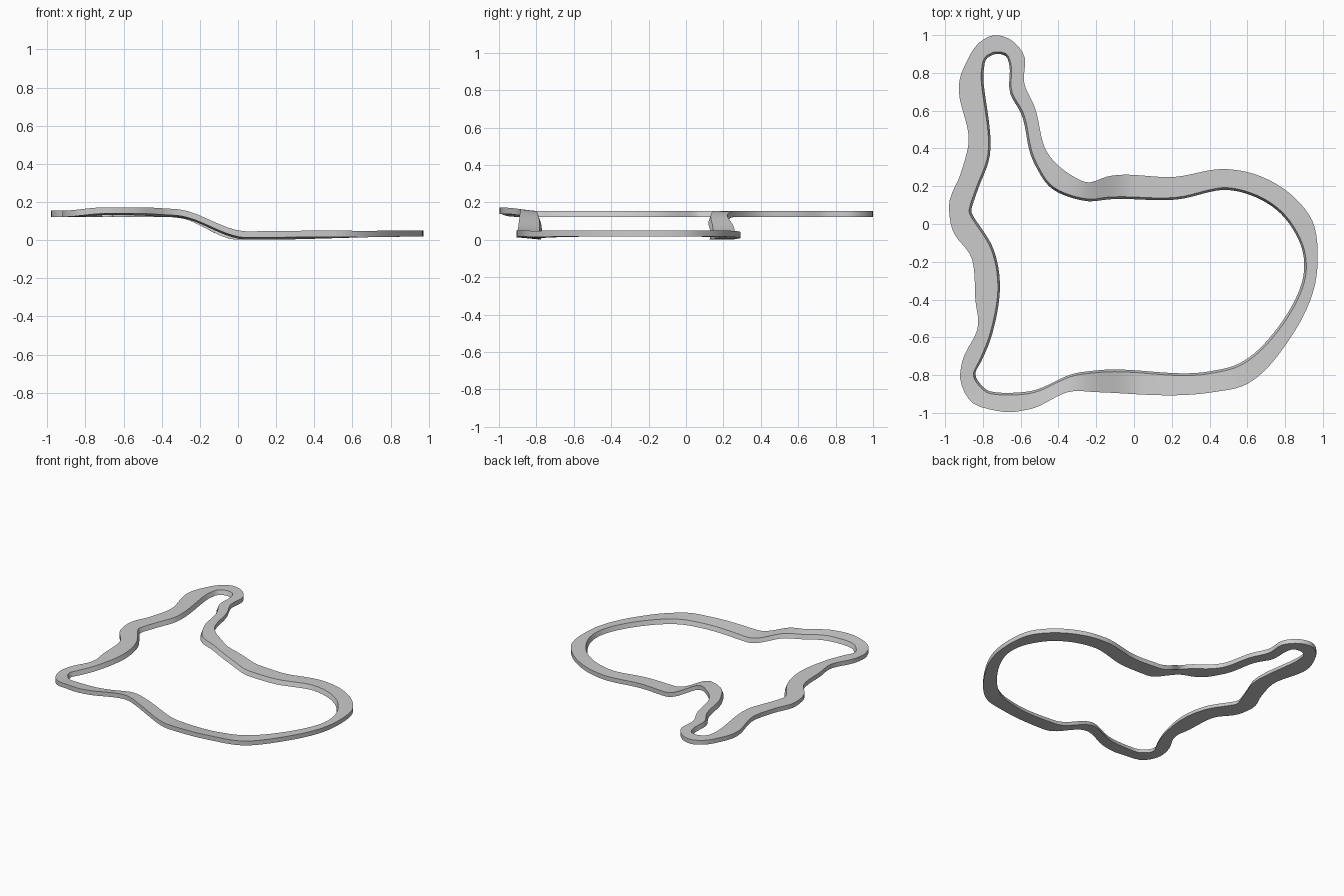
import bpy, bmesh, math
from mathutils import Vector

if "Cube" in bpy.data.objects:
    bpy.data.objects.remove(bpy.data.objects["Cube"])

# Track stations, clockwise from the tip: outer x, outer y, inner x, inner y
STATIONS = [
    (-.74, 1, -.73, .9), (-.66, .98, -.68, .89), (-.59, .91, -.66, .84),
    (-.58, .74, -.655, .69), (-.53, .63, -.60, .59), (-.46, .38, -.53, .325),
    (-.39, .30, -.45, .20), (-.30, .24, -.35, .145), (-.235, .22, -.24, .12),
    (-.145, .25, -.14, .13), (.22, .25, .23, .13), (.50, .29, .50, .18),
    (.60, .275, .58, .165), (.865, .125, .80, .03), (.945, .015, .87, -.08),
    (.97, -.24, .90, -.25), (.83, -.60, .76, -.55), (.57, -.86, .53, -.75),
    (.42, -.89, .40, -.78), (-.20, -.89, -.20, -.775), (-.32, -.885, -.31, -.79),
    (-.55, -.98, -.55, -.885), (-.72, -.99, -.74, -.89), (-.85, -.95, -.79, -.87),
    (-.92, -.82, -.84, -.79), (-.91, -.73, -.81, -.73), (-.83, -.56, -.75, -.58),
    (-.84, -.40, -.71, -.35), (-.86, -.18, -.745, -.13), (-.97, 0, -.86, .06),
    (-.98, .09, -.86, .08), (-.92, .26, -.82, .20), (-.88, .40, -.77, .33),
    (-.90, .83, -.795, .82), (-.82, .96, -.775, .88),
]
THICK = 0.033


def smooth(a, b, x):
    t = min(1, max(0, (x - a) / (b - a)))
    return t * t * (3 - 2 * t)


def bottom_z(x, y):
    """Two levels joined by a ramp, slightly rising to the right."""
    end = 0.05 if y < 0 else 0.0
    low = 0.002 + 0.016 * smooth(0.1, 0.9, x)
    return low + (0.122 - low) * (1 - smooth(-0.34, end, x))


def bank(x, y):
    """Raised outer edge around the upper front corner."""
    return 0.017 * smooth(-0.8, -0.97, y) * smooth(-0.92, -0.7, x)


# Smooth closed interpolation of the stations
pts = [Vector(s) for s in STATIONS]
n = len(pts)
seg = [(pts[(i + 1) % n] - pts[i]).length for i in range(n)]
tan = []
for i in range(n):
    h0, h1 = seg[i - 1], seg[i]
    d0 = (pts[i] - pts[i - 1]) / h0
    d1 = (pts[(i + 1) % n] - pts[i]) / h1
    tan.append((d0 * h1 + d1 * h0) / (h0 + h1))

path = []
for i in range(n):
    p, q, h = pts[i], pts[(i + 1) % n], seg[i]
    steps = max(2, math.ceil(h / 0.05))
    for k in range(steps):
        t = k / steps
        path.append(p * (2*t**3 - 3*t*t + 1) + tan[i] * h * (t**3 - 2*t*t + t)
                    + q * (3*t*t - 2*t**3) + tan[(i + 1) % n] * h * (t**3 - t*t))

# Sweep the slab section around the loop
bm = bmesh.new()
rings = []
for ox, oy, ix, iy in path:
    o, inn = Vector((ox, oy)), Vector((ix, iy))
    lip = inn + (o - inn).normalized() * 0.012
    zo = bottom_z(ox, oy) + bank(ox, oy)
    zi = bottom_z(ix, iy) + bank(ix, iy)
    ring = [(o.x, o.y, zo), (o.x, o.y, zo + THICK),
            (lip.x, lip.y, zi + THICK), (inn.x, inn.y, zi)]
    rings.append([bm.verts.new(v) for v in ring])
for a, b in zip(rings, rings[1:] + rings[:1]):
    for j in range(4):
        k = (j + 1) % 4
        bm.faces.new((a[j], a[k], b[k], b[j]))
bmesh.ops.recalc_face_normals(bm, faces=bm.faces)
mesh = bpy.data.meshes.new("track_loop")
bm.to_mesh(mesh)
bm.free()
track = bpy.data.objects.new("track_loop", mesh)
bpy.context.collection.objects.link(track)
bpy.context.view_layer.objects.active = track
track.select_set(True)
bpy.ops.object.shade_smooth_by_angle(angle=math.radians(35))
